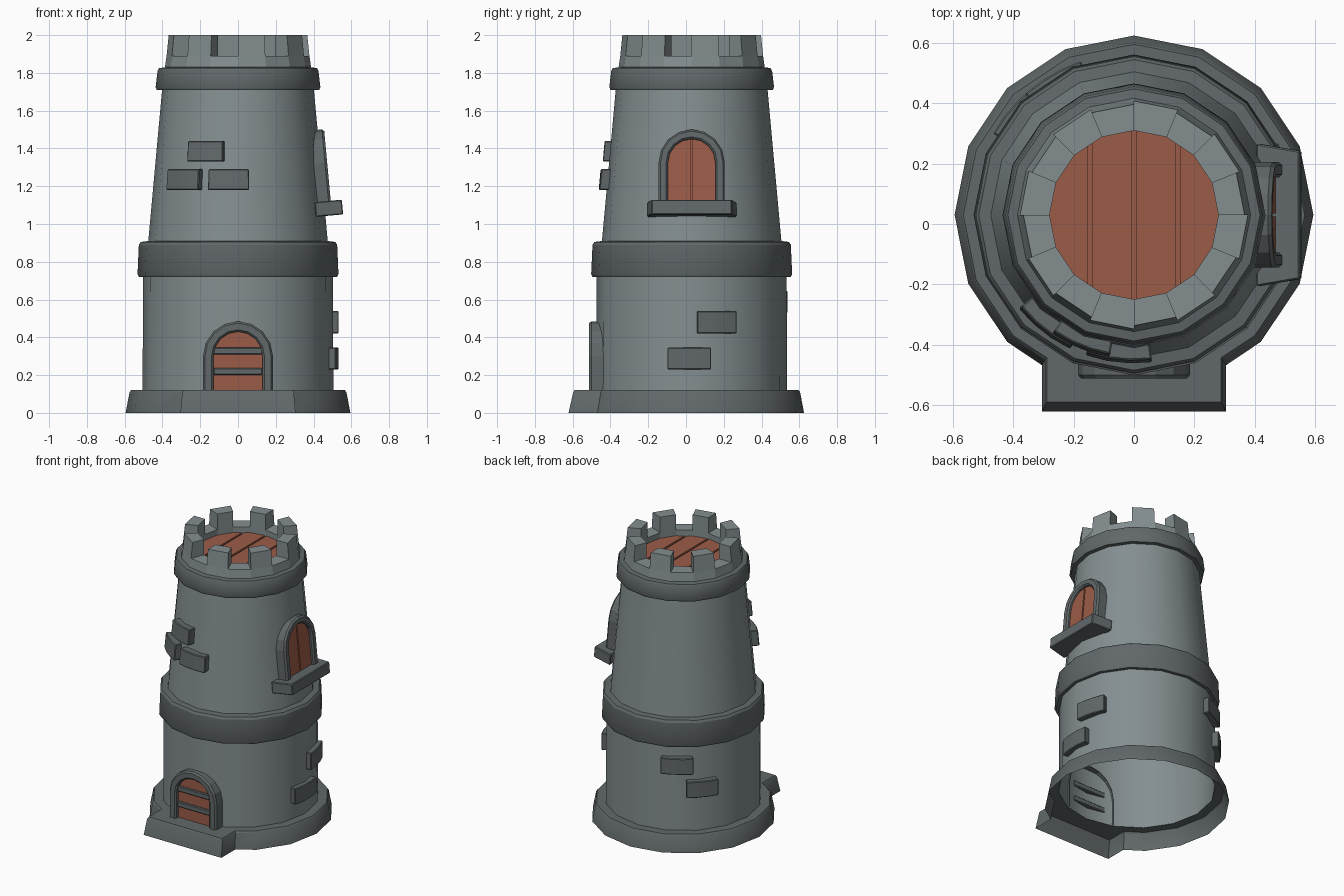
import bpy, bmesh
from math import sin, cos, pi, radians, hypot
from mathutils import Matrix, Vector

if "Cube" in bpy.data.objects:
    bpy.data.objects.remove(bpy.data.objects["Cube"])

CY = 0.03          # tower axis in y
SIDES = 16


def material(name, rgb):
    m = bpy.data.materials.new(name)
    m.diffuse_color = (*rgb, 1)
    m.use_nodes = True
    m.node_tree.nodes["Principled BSDF"].inputs["Base Color"].default_value = m.diffuse_color
    return m


wood = material("wood", (0.33, 0.108, 0.065))
light = material("wall_grey", (0.23, 0.27, 0.28))
dark = material("trim_grey", (0.12, 0.138, 0.143))


def finish(name, bm, mat=dark, matrix=None, smooth=False):
    bmesh.ops.remove_doubles(bm, verts=bm.verts, dist=1e-5)
    if matrix is not None:
        bm.transform(matrix)
    bmesh.ops.recalc_face_normals(bm, faces=bm.faces)
    me = bpy.data.meshes.new(name)
    bm.to_mesh(me)
    bm.free()
    ob = bpy.data.objects.new(name, me)
    bpy.context.collection.objects.link(ob)
    me.materials.append(mat)
    if smooth:
        bpy.ops.object.select_all(action='DESELECT')
        ob.select_set(True)
        bpy.context.view_layer.objects.active = ob
        bpy.ops.object.shade_smooth_by_angle(angle=radians(30))
    return ob


def skin(bm, loops, closed=True):
    """Join successive point loops with quads."""
    rows = [[bm.verts.new(p) for p in lp] for lp in loops]
    n = len(rows[0])
    for a, b in zip(rows, rows[1:]):
        for i in range(n if closed else n - 1):
            j = (i + 1) % n
            bm.faces.new((a[i], a[j], b[j], b[i]))
    return rows


def ring(r, z, n=SIDES):
    return [(r * cos(2 * pi * k / n), CY + r * sin(2 * pi * k / n), z) for k in range(n)]


def lathe(name, profile, mat):
    bm = bmesh.new()
    skin(bm, [ring(r, z) for r, z in profile])
    finish(name, bm, mat, smooth=True)


# tower walls (open shell) and the two raised bands
lathe("lower_wall", [(0.505, 0.12), (0.503, 0.72)], light)
lathe("middle_band", [(0.503, 0.72), (0.525, 0.72), (0.532, 0.735), (0.525, 0.89),
                      (0.515, 0.905), (0.475, 0.91)], dark)
lathe("upper_wall", [(0.475, 0.91), (0.402, 1.71)], light)
lathe("top_band", [(0.402, 1.71), (0.43, 1.71), (0.436, 1.725), (0.426, 1.81),
                   (0.418, 1.825), (0.385, 1.83)], dark)

# parapet ring, then every other top face raised into a merlon
bm = bmesh.new()
skin(bm, [ring(0.387, 1.83), ring(0.378, 1.89), ring(0.28, 1.89), ring(0.28, 1.835)])
bm.faces.ensure_lookup_table()
tops = [f for f in bm.faces[SIDES:2 * SIDES]][::2]
for f in bmesh.ops.extrude_discrete_faces(bm, faces=tops)["faces"]:
    for v in f.verts:
        r = hypot(v.co.x, v.co.y - CY)
        s = 0.367 / r if r > 0.33 else 1
        v.co = (v.co.x * s, CY + (v.co.y - CY) * s, 2.0)
finish("battlements", bm, light)


# flared base with the door step merged into its outline
def base_outline(r, half, front, z):
    pts = [(r * cos(radians(a * 22.5)), CY + r * sin(radians(a * 22.5)), z) for a in range(-2, 11)]
    join = CY - 0.838 * r
    return pts + [(-half, join, z), (-half, front, z), (half, front, z), (half, join, z)]


bm = bmesh.new()
rows = skin(bm, [base_outline(0.595, 0.305, -0.622, 0), base_outline(0.574, 0.295, -0.597, 0.11),
                 base_outline(0.566, 0.288, -0.59, 0.12)])
inner = [bm.verts.new(p) for p in ring(0.505, 0.12)]
edges = []
for lp in (rows[-1], inner):
    for i in range(len(lp)):
        a, b = lp[i], lp[(i + 1) % len(lp)]
        edges.append(bm.edges.get((a, b)) or bm.edges.new((a, b)))
bmesh.ops.triangle_fill(bm, edges=edges, use_beauty=True, normal=(0, 0, 1))
finish("base", bm, smooth=True)


# arches: local u across, v up, d outward
def arch(half, straight, d, n=8):
    arc = [(half * cos(pi * k / n), straight + half * sin(pi * k / n), d) for k in range(n + 1)]
    return [(half, 0, d)] + arc + [(-half, 0, d)]


def frame(name, out, inn, straight, back, front, matrix):
    section = [(out, back), (out, front - 0.012), (out - 0.01, front),
               (inn + 0.01, front), (inn, front - 0.01), (inn, 0)]
    bm = bmesh.new()
    skin(bm, [arch(w, straight, d) for w, d in section], closed=False)
    finish(name, bm, matrix=matrix)


def planks(name, outline, axis, ranges, height, matrix):
    """Slice a flat outline into boards along one axis and give them thickness."""
    bm = bmesh.new()
    for lo, hi in ranges:
        t = bmesh.new()
        t.faces.new([t.verts.new(p) for p in outline])
        for val, sign in ((lo, -1), (hi, 1)):
            co, no = Vector((0, 0, 0)), Vector((0, 0, 0))
            co[axis], no[axis] = val, sign
            bmesh.ops.bisect_plane(t, geom=t.verts[:] + t.edges[:] + t.faces[:],
                                   plane_co=co, plane_no=no, clear_outer=True)
        g = bmesh.ops.extrude_face_region(t, geom=t.faces[:])["geom"]
        for v in g:
            if isinstance(v, bmesh.types.BMVert):
                v.co.z += height
        me = bpy.data.meshes.new("tmp")
        t.to_mesh(me)
        t.free()
        bm.from_mesh(me)
        bpy.data.meshes.remove(me)
    finish(name, bm, wood, matrix)


def block(name, lo, hi, matrix, taper=0.0):
    """Box from lo to hi, narrowed in u toward the outside."""
    bm = bmesh.new()
    bmesh.ops.create_cube(bm, size=1)
    for v in bm.verts:
        p = [lo[i] if v.co[i] < 0 else hi[i] for i in range(3)]
        if v.co.z > 0:
            p[0] -= taper if p[0] > 0 else -taper
        v.co = p
    bmesh.ops.bevel(bm, geom=bm.edges[:], offset=0.005, segments=1, affect='EDGES')
    finish(name, bm, matrix=matrix)


UP = Matrix.Rotation(pi / 2, 4, 'X')
door_m = Matrix.Translation((0, -0.475, 0.12)) @ UP
window_m = (Matrix.Translation((0.455, CY, 1.12)) @ Matrix.Rotation(pi / 2, 4, 'Z')
            @ Matrix.Rotation(radians(-5.3), 4, 'X') @ UP)

# door
frame("door_frame", 0.185, 0.13, 0.18, -0.05, 0.038, door_m)
planks("door_boards", arch(0.132, 0.18, 0.002), 1, [(-0.01, 0.4)], 0.006, door_m)
for i, v in enumerate((0.08, 0.19)):
    block(f"door_bar_{i + 1}", (-0.13, v, -0.03), (0.13, v + 0.037, 0.022), door_m)

# window
frame("window_frame", 0.175, 0.125, 0.205, -0.05, 0.036, window_m)
planks("window_shutters", arch(0.127, 0.205, 0.002), 0, [(-0.2, -0.005), (0.005, 0.2)], 0.012, window_m)
planks("window_backing", arch(0.127, 0.205, 0.001), 0, [(-0.2, 0.2)], 0.004, window_m)
block("window_sill", (-0.237, -0.078, -0.05), (0.237, 0, 0.095), window_m, taper=0.025)

# wooden roof floor
disc = [(0.283 * cos(2 * pi * k / SIDES), 0.283 * sin(2 * pi * k / SIDES), 0) for k in range(SIDES)]
g = 0.007
planks("roof_boards", disc, 0, [(-0.3, -0.145 - g), (-0.145 + g, -g), (g, 0.145 - g), (0.145 + g, 0.3)],
       0.015, Matrix.Translation((0, CY, 1.835)))
planks("roof_backing", disc, 0, [(-0.3, 0.3)], 0.005, Matrix.Translation((0, CY, 1.83)))


# loose stones curved around the wall
def wall_r(z):
    return 0.504 if z < 0.8 else 0.475 - (z - 0.91) * 0.0912


def stone(name, a0, a1, z0, z1, out):
    bm = bmesh.new()
    loops = []
    for k in range(4):
        a = radians(a0 + (a1 - a0) * k / 3)
        loops.append([(r * cos(a), CY + r * sin(a), z) for r, z in
                      ((wall_r(z0) - 0.014, z0), (wall_r(z0) + out, z0),
                       (wall_r(z1) + out, z1), (wall_r(z1) - 0.014, z1))])
    rows = skin(bm, loops)
    bm.faces.new(rows[0])
    bm.faces.new(rows[-1])
    bmesh.ops.recalc_face_normals(bm, faces=bm.faces)
    sharp = [e for e in bm.edges if e.calc_face_angle(0) > 1]
    bmesh.ops.bevel(bm, geom=sharp, offset=0.005, segments=1, affect='EDGES')
    finish(name, bm, smooth=True)


stones = [(-124.6, -99.7, 1.33, 1.44, 0.042), (-141, -115.4, 1.18, 1.29, 0.042),
          (-109, -83, 1.18, 1.29, 0.042), (3.2, 26.7, 0.42, 0.54, 0.03),
          (-14, 11.3, 0.23, 0.345, 0.03), (109, 132, 0.53, 0.645, 0.036),
          (127, 150, 0.365, 0.48, 0.036)]
for i, s in enumerate(stones):
    stone(f"wall_stone_{i + 1}", *s)
